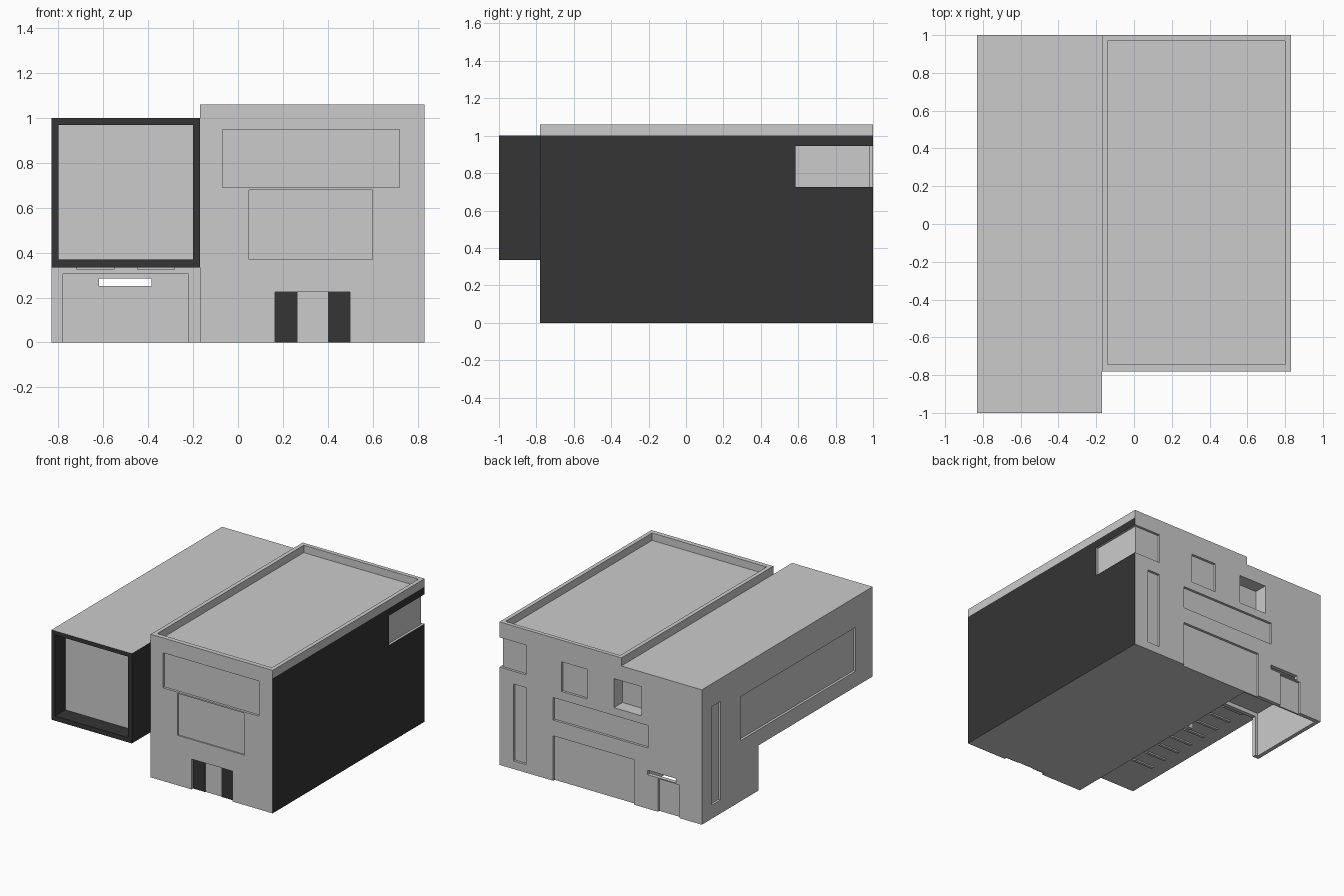
import bpy

if "Cube" in bpy.data.objects:
    bpy.data.objects.remove(bpy.data.objects["Cube"])

dark = bpy.data.materials.new("dark_cladding")
dark.diffuse_color = (0.035, 0.035, 0.035, 1)
dark.use_nodes = True
dark.node_tree.nodes["Principled BSDF"].inputs["Base Color"].default_value = dark.diffuse_color
light = bpy.data.materials.new("plain_grey")
light.diffuse_color = (0.8, 0.8, 0.8, 1)
light.use_nodes = True
light.node_tree.nodes["Principled BSDF"].inputs["Base Color"].default_value = light.diffuse_color


def box(name, x, y, z, mat=None):
    """Box from (min, max) pairs on each axis."""
    vs = [(a, b, c) for a in x for b in y for c in z]
    fs = [(0, 1, 3, 2), (4, 6, 7, 5), (0, 4, 5, 1), (2, 3, 7, 6), (0, 2, 6, 4), (1, 5, 7, 3)]
    me = bpy.data.meshes.new(name)
    me.from_pydata(vs, [], fs)
    ob = bpy.data.objects.new(name, me)
    bpy.context.collection.objects.link(ob)
    if mat:
        me.materials.append(mat)
    return ob


def cut(ob, *spans):
    """Subtract boxes from an object, one after another."""
    for s in spans:
        c = box("cutter", *s)
        c.hide_render = True
        m = ob.modifiers.new("cut", 'BOOLEAN')
        m.operation, m.solver, m.object = 'DIFFERENCE', 'EXACT', c
        bpy.context.view_layer.objects.active = ob
        bpy.ops.object.modifier_apply(modifier=m.name)
        bpy.data.objects.remove(c)


def paint(ob, test):
    """Dark material on faces chosen by centre and normal."""
    me = ob.data
    me.materials.clear()
    me.materials.append(light)
    me.materials.append(dark)
    for p in me.polygons:
        p.material_index = 1 if test(p.center, p.normal) else 0


L, M, R = -0.83, -0.17, 0.83
F, B, G = -0.78, 1.0, 0.335
D = 0.018


def back(x0, x1, z0, z1, d=D):
    return ((x0, x1), (B - d, B + 0.1), (z0, z1))


def front(x0, x1, z0, z1, d=D):
    return ((x0, x1), (F - 0.1, F + d), (z0, z1))


def left(y0, y1, z0, z1, d=D):
    return ((L - 0.1, L + d), (y0, y1), (z0, z1))


# recesses in the rear and left walls that cross several volumes
wide_strip = back(-0.39, 0.39, 0.45, 0.617)
deep_window = back(-0.335, -0.11, 0.675, 0.89, 0.1)
patio_door = back(-0.275, 0.39, -0.1, 0.333)
side_strip = left(0.78, 0.88, 0.10, 0.83)

# main block with window and door recesses
main = box("main_block", (M, R), (F, B), (0, 1.0))
cut(main, wide_strip, deep_window, patio_door,
    back(0.61, 0.715, 0.06, 0.63),
    back(0.11, 0.32, 0.68, 0.90),
    back(0.61, 1.0, 0.725, 0.945),
    ((R - D, R + 0.1), (0.585, 1.1), (0.725, 0.945)),
    front(-0.07, 0.72, 0.69, 0.95),
    front(0.05, 0.60, 0.37, 0.68, 0.01),
    front(0.165, 0.50, -0.1, 0.225, 0.022))
paint(main, lambda c, n: n.x > 0.9 and c.x > R - 0.005)

# dark glass either side of the entrance door
for i, x in enumerate([(0.165, 0.265), (0.40, 0.50)]):
    box(f"entrance_glass_{i}", x, (F + 0.018, F + 0.024), (0, 0.225), dark)

# roof parapet
parapet = box("parapet", (M, R), (F, B), (1.0, 1.06))
cut(parapet, ((M + 0.03, R - 0.03), (F + 0.035, B - 0.03), (1.005, 1.2)))

# cantilevered upper volume with a deep dark frame in front
upper = box("upper_volume", (L, M), (-1, B), (G, 1.0))
cut(upper, wide_strip, deep_window, side_strip,
    left(-0.80, 0.55, 0.45, 0.775),
    ((L + 0.03, M - 0.03), (-1.1, -0.88), (0.37, 0.97)))
paint(upper, lambda c, n: (n.x > 0.9 and c.x > M - 0.005) or (n.y < -0.9 and c.y < -0.99)
      or (c.y < -0.87 and c.y > -0.99 and abs(n.y) < 0.1 and L + 0.02 < c.x < M - 0.02 and 0.36 < c.z < 0.98))

# garage: open floor, wide front opening, slot and small door at the back
garage = box("garage_walls", (L, M), (0.335, B), (0, G))
cut(garage,
    ((L + 0.03, M + 0.1), (0.365, B - 0.03), (-0.1, G + 0.1)),
    ((-0.78, -0.22), (0.2, 0.5), (-0.1, 0.305)),
    back(-0.62, -0.385, 0.252, 0.285, 0.1),
    back(-0.645, -0.47, -0.1, 0.245),
    patio_door, side_strip)

# thin light bars under the carport ceiling, two columns
for i in range(8):
    y = -0.67 + 0.137 * i
    for j, x in enumerate([-0.72, -0.45]):
        box(f"ceiling_bar_{i}_{j}", (x, x + 0.17), (y, y + 0.02), (G - 0.01, G))
